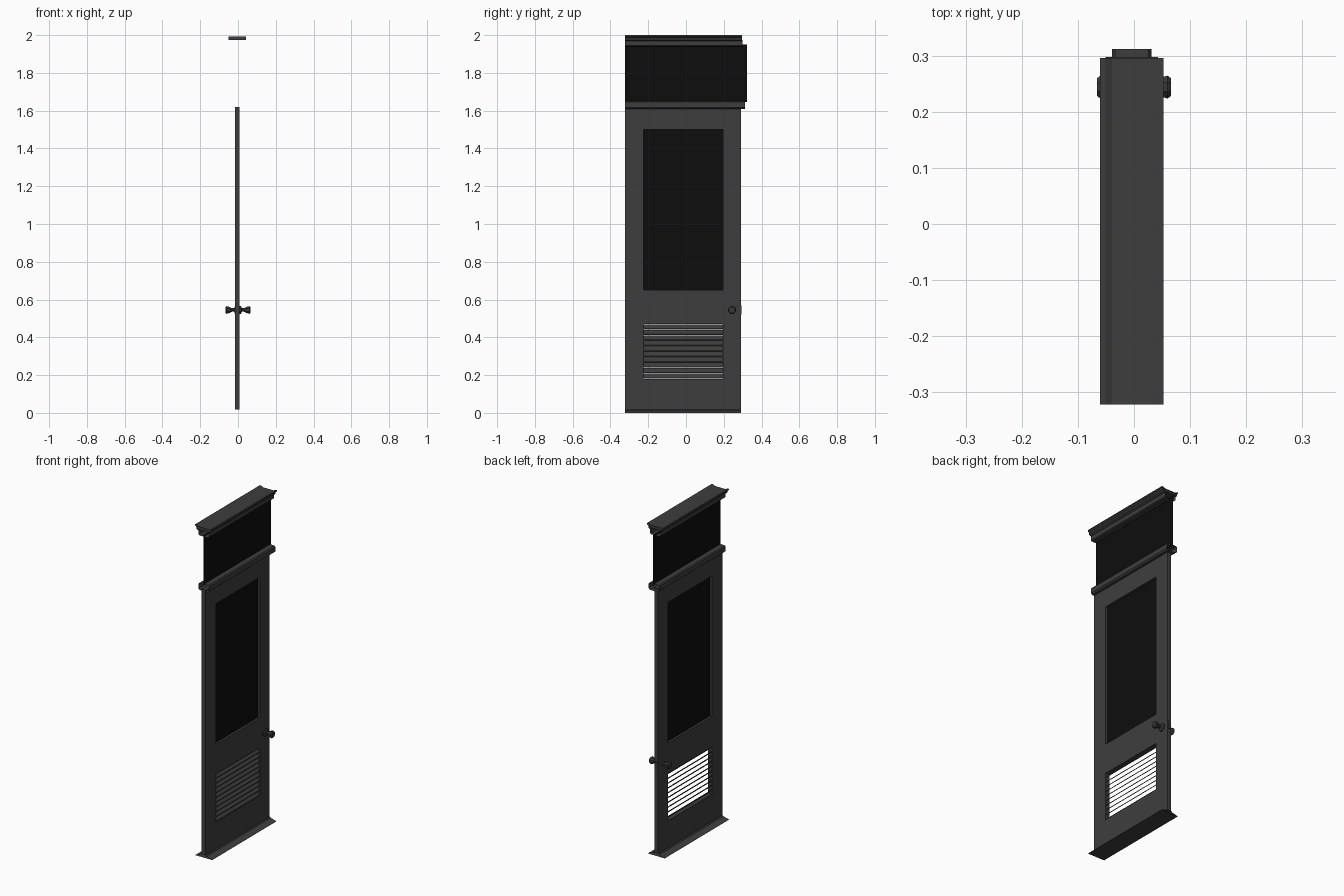
import bpy, bmesh, math

if "Cube" in bpy.data.objects:
    bpy.data.objects.remove(bpy.data.objects["Cube"])

def mat(name, v):
    m = bpy.data.materials.new(name)
    m.diffuse_color = (v, v, v, 1)
    m.use_nodes = True
    m.node_tree.nodes["Principled BSDF"].inputs["Base Color"].default_value = m.diffuse_color
    return m

PAINT = mat("charcoal_paint", 0.048)
METAL = mat("dark_metal", 0.04)
GLASS = mat("black_glass", 0.004)
CX = -0.004      # centre plane of the door and trims
Y0 = -0.322      # hinge side

def finish(name, bm, m, recalc=True):
    if recalc:
        bmesh.ops.recalc_face_normals(bm, faces=bm.faces)
    me = bpy.data.meshes.new(name)
    bm.to_mesh(me)
    bm.free()
    ob = bpy.data.objects.new(name, me)
    me.materials.append(m)
    bpy.context.collection.objects.link(ob)
    return ob

def box(name, lo, hi, m):
    bm = bmesh.new()
    bmesh.ops.create_cube(bm, size=1)
    for v in bm.verts:
        v.co = [lo[i] + (v.co[i] + 0.5) * (hi[i] - lo[i]) for i in range(3)]
    return finish(name, bm, m)

def trim(name, half, y1, m=PAINT):
    """Open-ended moulding: mirrored (x, z) half profile run along y."""
    pts = [(CX + x, z) for x, z in half] + [(CX - x, z) for x, z in reversed(half)]
    bm = bmesh.new()
    a = [bm.verts.new((x, Y0, z)) for x, z in pts]
    b = [bm.verts.new((x, y1, z)) for x, z in pts]
    n = len(pts)
    for i in range(n):
        j = (i + 1) % n
        bm.faces.new((a[i], a[j], b[j], b[i]))
    return finish(name, bm, m)

def pane(name, ya, yb, za, zb):
    bm = bmesh.new()
    bm.faces.new([bm.verts.new((CX, y, z)) for y, z in
                  ((ya, za), (yb, za), (yb, zb), (ya, zb))])
    return finish(name, bm, GLASS, False)

# Door leaf with window and louvre openings
T = 0.013
ys = [Y0, -0.225, 0.195, 0.29]
zs = [0.017, 0.18, 0.47, 0.65, 1.50, 1.62]
bm = bmesh.new()
grid = [[bm.verts.new((CX - T, y, z)) for z in zs] for y in ys]
for i in range(3):
    for j in range(5):
        if (i, j) not in ((1, 1), (1, 3)):
            bm.faces.new((grid[i][j], grid[i + 1][j], grid[i + 1][j + 1], grid[i][j + 1]))
ext = bmesh.ops.extrude_face_region(bm, geom=bm.faces[:], use_keep_orig=True)
for v in ext["geom"]:
    if isinstance(v, bmesh.types.BMVert):
        v.co.x += 2 * T
finish("door_leaf", bm, PAINT)

# Glass panes
pane("door_glass", -0.225, 0.195, 0.65, 1.50)
pane("transom_glass", Y0, 0.322, 1.645, 1.95)

# Louvre slats, high on the -x side and low on the +x side
N = 10
pitch = 0.29 / N
for i in range(N):
    z = 0.18 + pitch * (i + 0.5)
    h, t = 0.0115, 0.002
    bm = bmesh.new()
    sec = [(-T, h - t), (T, -h - t), (T, -h + t), (-T, h + t)]
    a = [bm.verts.new((CX + x * 0.9, -0.225, z + dz)) for x, dz in sec]
    b = [bm.verts.new((CX + x * 0.9, 0.195, z + dz)) for x, dz in sec]
    for k in range(4):
        bm.faces.new((a[k], a[k - 1], b[k - 1], b[k]))
    finish("louvre_slat_%d" % i, bm, PAINT)

# Threshold, transom rail and cornice
trim("threshold", [(0.057, 0.0), (0.052, 0.004), (0.02, 0.012), (0.015, 0.018)], 0.29)
trim("transom_rail", [(0.026, 1.61), (0.035, 1.618), (0.035, 1.645), (0.03, 1.652)], 0.312)
trim("cornice_lower", [(0.028, 1.94), (0.035, 1.945), (0.035, 1.968), (0.047, 1.975)], 0.298)
trim("cornice_crown", [(0.047, 1.975), (0.048, 1.985), (0.057, 1.993),
                       (0.057, 2.0), (0.048, 2.0), (0.035, 1.993)], 0.296)
box("cornice_core", (CX - 0.046, Y0, 1.975), (CX + 0.046, 0.29, 1.992), PAINT)

# Door knobs: lathed octagonal profile on both sides
KY, KZ, SEG = 0.244, 0.545, 8
prof = [(0.009, 0.024), (0.016, 0.024), (0.020, 0.010), (0.032, 0.010),
        (0.046, 0.018), (0.060, 0.022), (0.066, 0.017)]
for side, s in (("right", 1), ("left", -1)):
    bm = bmesh.new()
    rings = []
    for x, r in prof:
        rings.append([bm.verts.new((s * x, KY + r * math.cos(math.tau * (k + 0.5) / SEG),
                                    KZ + r * math.sin(math.tau * (k + 0.5) / SEG)))
                      for k in range(SEG)])
    for a, b in zip(rings, rings[1:]):
        for k in range(SEG):
            bm.faces.new((a[k], a[k - 1], b[k - 1], b[k]))
    bm.faces.new(rings[0])
    bm.faces.new(rings[-1])
    finish("knob_" + side, bm, METAL)

# Latch plate on the door edge
box("latch_plate", (CX - 0.010, 0.285, 0.522), (CX + 0.010, 0.293, 0.568), METAL)
